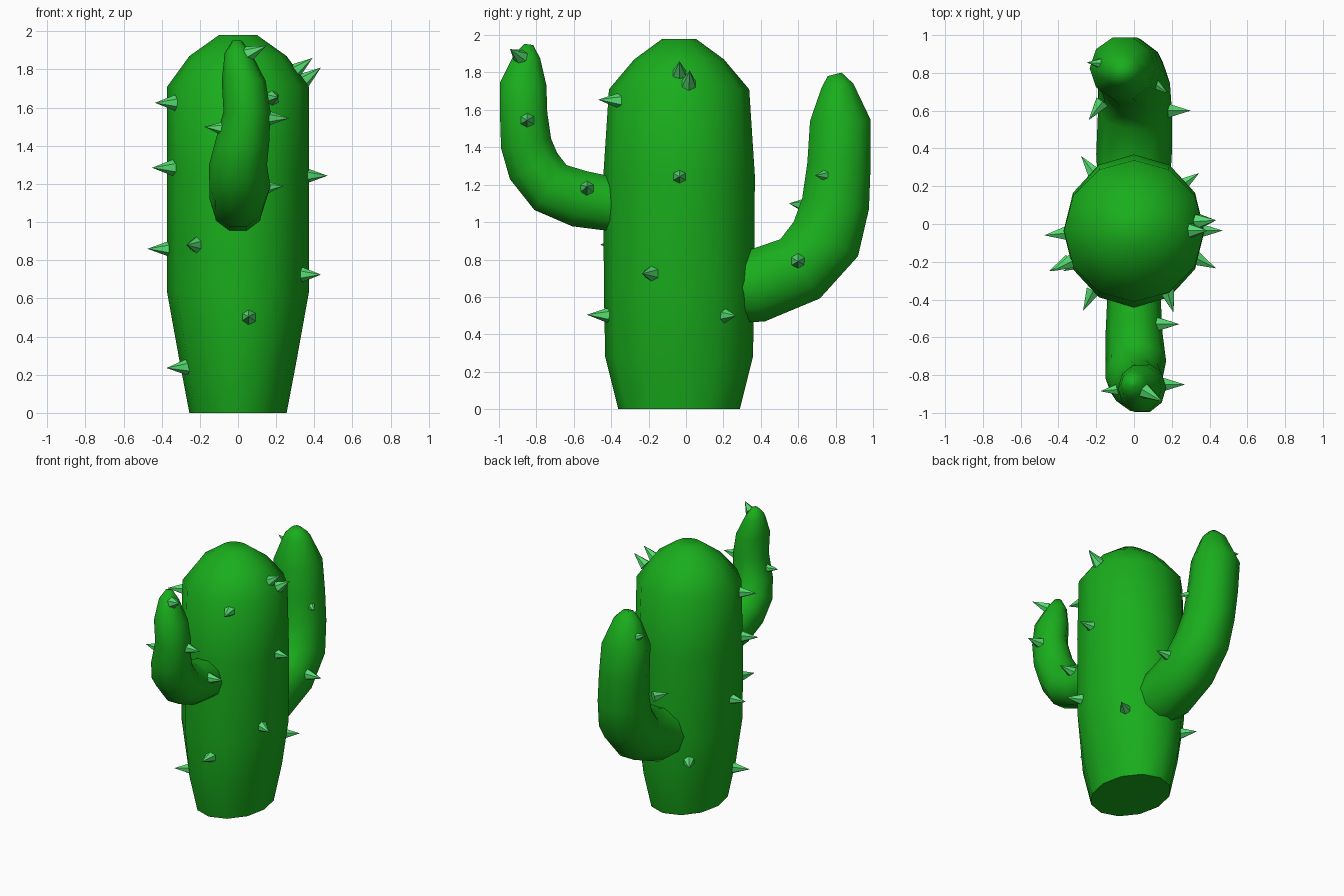
import bpy, bmesh, math
from mathutils import Vector


def material(name, color):
    m = bpy.data.materials.new(name)
    m.diffuse_color = (*color, 1)
    return m


GREEN = material("cactus_green", (0.01, 0.42, 0.012))
LIGHT = material("spine_green", (0.09, 0.72, 0.16))


def add_object(name, bm, mat):
    bmesh.ops.recalc_face_normals(bm, faces=bm.faces[:])
    me = bpy.data.meshes.new(name)
    bm.to_mesh(me)
    bm.free()
    me.materials.append(mat)
    ob = bpy.data.objects.new(name, me)
    bpy.context.collection.objects.link(ob)
    return ob


def loft(name, rings, sides):
    """Rings of (x, y, z, radius along x, radius in the yz plane) swept along their centres."""
    bm = bmesh.new()
    centres = [Vector(r[:3]) for r in rings]
    loops = []
    for i, (c, ring) in enumerate(zip(centres, rings)):
        t = centres[min(i + 1, len(rings) - 1)] - centres[max(i - 1, 0)]
        n = Vector((0, t.z, -t.y)).normalized()
        loops.append([])
        for k in range(sides):
            a = 2 * math.pi * k / sides
            p = c + Vector((ring[3] * math.cos(a), 0, 0)) + n * (ring[4] * math.sin(a))
            loops[-1].append(bm.verts.new(p))
    for a, b in zip(loops, loops[1:]):
        for k in range(sides):
            j = (k + 1) % sides
            bm.faces.new((a[k], a[j], b[j], b[k]))
    bm.faces.new(loops[0])
    bm.faces.new(loops[-1])
    ob = add_object(name, bm, GREEN)
    bpy.ops.object.select_all(action='DESELECT')
    ob.select_set(True)
    bpy.context.view_layer.objects.active = ob
    bpy.ops.object.shade_smooth_by_angle(angle=math.radians(60))


def spines(prefix, items):
    """Small six-sided cones given by their tip and pointing direction."""
    for i, (tip, d) in enumerate(items):
        bm = bmesh.new()
        d = Vector(d).normalized()
        bmesh.ops.create_cone(bm, cap_ends=True, segments=6, radius1=0.043, radius2=0, depth=0.12)
        ob = add_object(f"{prefix}_spine_{i + 1}", bm, LIGHT)
        ob.location = Vector(tip) - d * 0.06
        ob.rotation_euler = d.to_track_quat('Z', 'Y').to_euler()


# Trunk
loft("trunk", [(0, -0.037, z, rx, ry) for z, rx, ry in (
    (0, 0.255, 0.325), (0.28, 0.308, 0.395), (0.64, 0.373, 0.402), (1.25, 0.373, 0.405),
    (1.71, 0.371, 0.375), (1.87, 0.255, 0.24), (1.98, 0.1, 0.09))], 12)

# Front arm, bent upward
loft("front_arm", [
    (0.0, -0.36, 1.09, 0.14, 0.15), (0.0, -0.57, 1.125, 0.15, 0.16),
    (0.01, -0.725, 1.185, 0.16, 0.155), (0.0, -0.815, 1.30, 0.152, 0.152),
    (0.022, -0.855, 1.42, 0.142, 0.143), (0.047, -0.868, 1.58, 0.123, 0.133),
    (0.03, -0.87, 1.74, 0.115, 0.13), (0.0, -0.85, 1.885, 0.07, 0.075),
    (-0.005, -0.84, 1.95, 0.025, 0.025)], 10)

# Back arm, thicker and lower
loft("back_arm", [
    (0, 0.2, 0.64, 0.19, 0.19), (0, 0.37, 0.657, 0.2, 0.205),
    (0.005, 0.61, 0.75, 0.195, 0.2), (0.0, 0.748, 0.91, 0.19, 0.205),
    (-0.02, 0.80, 1.10, 0.18, 0.19), (-0.04, 0.818, 1.31, 0.18, 0.178),
    (-0.06, 0.825, 1.545, 0.175, 0.17), (-0.06, 0.81, 1.73, 0.1, 0.09),
    (-0.06, 0.795, 1.79, 0.04, 0.04)], 10)

# Spines
spines("trunk", [
    ((-0.435, -0.25, 1.625), (-1, -0.5, 0)), ((-0.45, -0.25, 1.285), (-1, -0.5, 0)),
    ((-0.475, -0.06, 0.86), (-1, -0.1, 0)), ((-0.375, -0.25, 0.235), (-1, -0.5, -0.05)),
    ((-0.27, -0.46, 0.88), (-0.5, -1, 0)), ((0.055, -0.53, 0.505), (0, -1, 0.03)),
    ((0.21, -0.47, 1.655), (0.3, -1, 0.05)), ((0.47, -0.035, 1.243), (1, 0, 0)),
    ((0.435, -0.235, 0.725), (1, -0.5, 0)), ((0.39, -0.035, 1.86), (0.8, 0, 0.6)),
    ((0.435, 0.02, 1.81), (0.8, 0.05, 0.6)), ((0.345, 0.27, 0.5), (1, 0.7, 0)),
    ((-0.28, 0.36, 0.45), (-0.6, 0.8, 0))])
spines("front_arm", [
    ((0.27, -0.85, 1.545), (1, 0, 0)), ((0.24, -0.53, 1.19), (1, 0, 0.1)),
    ((0.15, -0.94, 1.925), (0.75, -0.45, 0.35)), ((-0.178, -0.885, 1.5), (-1, -0.1, 0.1))])
spines("back_arm", [
    ((0.30, 0.60, 0.79), (1, 0, 0)), ((0.18, 0.69, 1.25), (0.8, -0.6, 0)),
    ((-0.24, 0.55, 1.1), (-0.6, -0.8, 0.1)), ((-0.25, 0.855, 1.67), (-0.9, 0.05, 0.4))])
